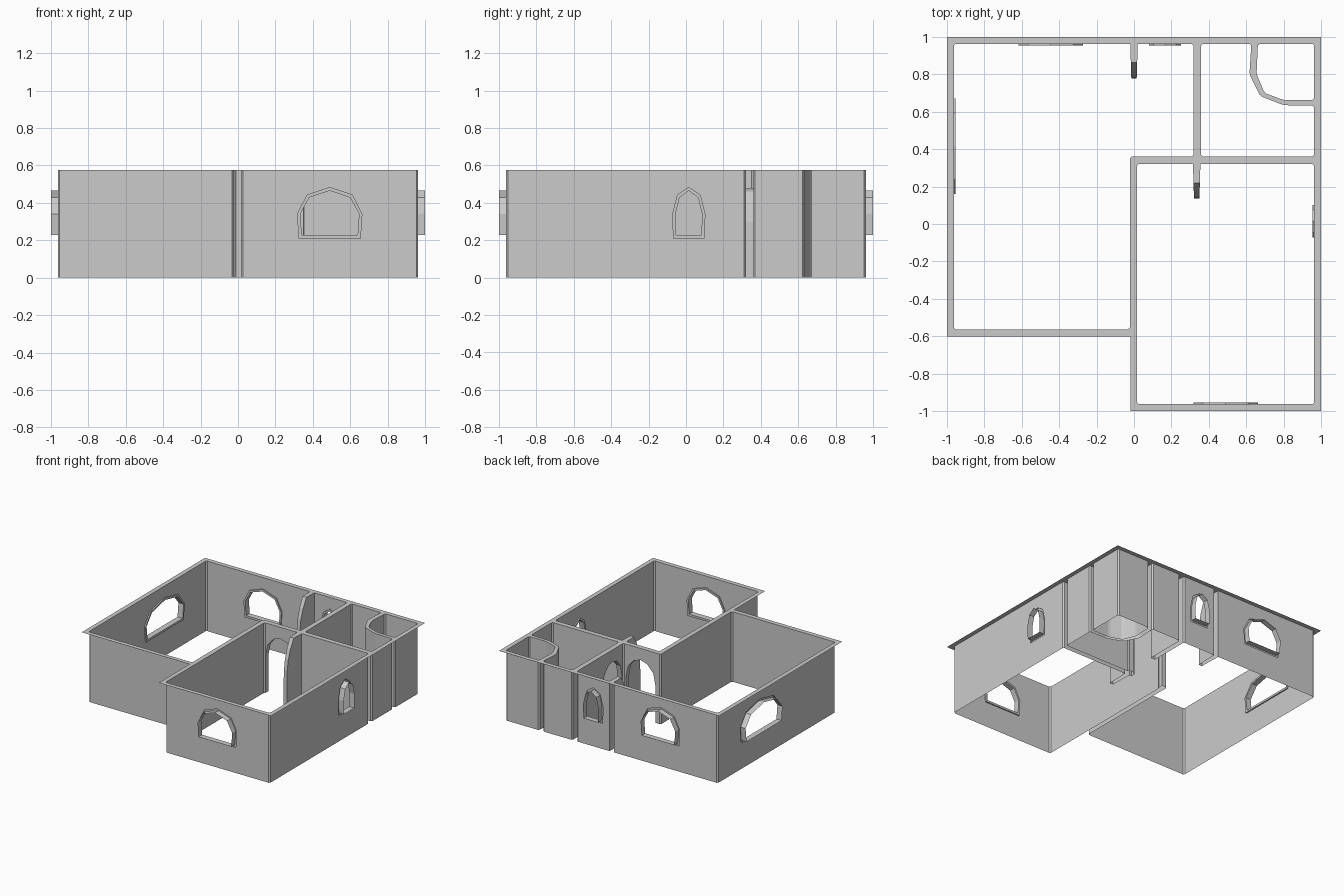
import bpy, bmesh
from mathutils import Vector

if "Cube" in bpy.data.objects:
    bpy.data.objects.remove(bpy.data.objects["Cube"])

H = 0.575          # wall height
IN = 0.963         # inner face of the outside walls
UP = Vector((0, 0, 1))
# Opening outlines: (fraction of half width, height)
WINDOW = [(-.95, .21), (-1, .34), (-.7, .442), (0, .482), (.7, .442), (1, .34), (.95, .21)]
PANE = [(-.95, .227), (-1, .34), (-.7, .428), (0, .465), (.7, .428), (1, .34), (.95, .227)]
DOOR = [(-1, 0), (-1, .3), (-.85, .4), (-.45, .46), (0, .48), (.45, .46), (.85, .4), (1, .3), (1, 0)]
PIER = [(.1, H), (.14, .5), (.168, .42), (.18, .34), (.185, .26), (.185, 0)]  # depth from wall, height


def face(bm, pts):
    bm.faces.new([bm.verts.new(p) for p in pts])


def bridge(bm, a, b, close):
    n = len(a)
    for i in range(n if close else n - 1):
        j = (i + 1) % n
        face(bm, [a[i], a[j], b[j], b[i]])


def finish(bm, name):
    bmesh.ops.remove_doubles(bm, verts=bm.verts, dist=1e-5)
    me = bpy.data.meshes.new(name)
    bm.to_mesh(me)
    bm.free()
    bpy.context.collection.objects.link(bpy.data.objects.new(name, me))


def wall(bm, a, b, name, opening):
    """One wall sheet from a to b, with an optional door or window."""
    if not opening:
        face(bm, [a, b, b + UP * H, a + UP * H])
        return
    kind, centre, half = opening
    d = (b - a).normalized()
    n = Vector((d.y, -d.x, 0))                     # away from the room
    axis = 0 if abs(d.x) > .5 else 1
    mid = a + d * ((centre - a[axis]) / d[axis])

    def outline(profile, w, off):
        return [mid + d * u * w + UP * z + n * off for u, z in profile]

    hole = outline(DOOR if kind != 'window' else WINDOW, half, 0)
    m = len(hole) // 2
    crown = mid + UP * H
    # left and right halves around the opening
    low = [mid, mid + UP * hole[0].z] if kind == 'window' else []
    face(bm, [a] + low + hole[:m + 1] + [crown, a + UP * H])
    face(bm, [b, b + UP * H, crown] + hole[m:] + low[::-1])
    if kind == 'door':                             # reveal through to the next room
        bridge(bm, hole, outline(DOOR, half, .04), False)
    elif kind == 'window':                         # lip, frame and outward tunnel
        f = bmesh.new()
        lip = outline(WINDOW, half, -.01)
        inner = outline(PANE, half - .015, -.01)
        outer = outline(PANE, half - .015, 1 - IN)
        for p, q in ((hole, lip), (lip, inner), (inner, outer)):
            bridge(f, p, q, True)
        finish(f, name + "_window_frame")


def pier(bm, a, b):
    """Half-arch stub wall; returns the two tip points on top."""
    d = (b - a).normalized()
    m = Vector((-d.y, d.x, 0))
    c = (a + b) / 2
    sides = []
    for s, root in ((-1, a), (1, b)):
        curve = [c + m * t + d * s * (.02 - .03 * t) + UP * z for t, z in PIER]
        pts = [root, root + UP * H] + curve
        face(bm, pts if s > 0 else pts[::-1])
        sides.append(curve)
    bridge(bm, sides[0], sides[1], False)
    return [sides[0][0], sides[1][0]]


def room(name, corners, features):
    """Inside wall faces of a room; returns its loop along the top."""
    P = [Vector((x, y, 0)) for x, y in corners]
    n = len(P)
    ends = []
    for i, p in enumerate(P):                      # small chamfer at each corner
        r = 0 if 'pier' in (features.get(i), features.get((i - 1) % n)) else .01
        ends.append((p + (P[i - 1] - p).normalized() * r,
                     p + (P[(i + 1) % n] - p).normalized() * r))
    bm = bmesh.new()
    top = []
    for i in range(n):
        p, q = ends[i]
        nxt = ends[(i + 1) % n][0]
        top.append(p + UP * H)
        if (p - q).length > 1e-4:
            wall(bm, p, q, name, None)
            top.append(q + UP * H)
        if features.get(i) == 'pier':
            top += pier(bm, q, nxt)
        else:
            wall(bm, q, nxt, name, features.get(i))
    finish(bm, name + "_walls")
    return top


# Rooms, counterclockwise; features are keyed by wall number
loops = [
    room("living_room",
         [(-IN, -.563), (-.022, -.563), (-.022, .36), (.318, .36), (.318, IN), (.02, IN), (-.02, IN), (-IN, IN)],
         {2: ('door', .16, .135), 3: ('door', .5, .125), 4: ('window', .165, .085),
          5: 'pier', 6: ('window', -.445, .172), 7: ('window', .415, .255)}),
    room("bedroom",
         [(.016, -IN), (IN, -IN), (IN, .32), (.355, .32), (.315, .32), (.016, .32)],
         {0: ('window', .49, .172), 1: ('window', .015, .086), 3: 'pier', 4: ('doorway', .16, .135)}),
    room("bathroom",
         [(.358, .36), (IN, .36), (IN, .632), (.8, .635), (.675, .683), (.617, .8), (.627, IN), (.358, IN)],
         {7: ('doorway', .5, .125)}),
    room("closet",
         [(IN, .662), (IN, IN), (.662, IN), (.655, .8), (.698, .7), (.8, .662)], {}),
]

# Flat cap covering the tops of all walls
bm = bmesh.new()
loops.append([Vector((x, y, H)) for x, y in
              [(-1, -.6), (-.02, -.6), (-.02, -1), (1, -1), (1, 1), (-1, 1)]])
for loop in loops:
    vs = [bm.verts.new(p) for p in loop]
    for i, v in enumerate(vs):
        bm.edges.new((vs[i - 1], v))
bmesh.ops.triangle_fill(bm, use_beauty=True, use_dissolve=False, edges=bm.edges[:], normal=UP)
finish(bm, "wall_top_cap")
